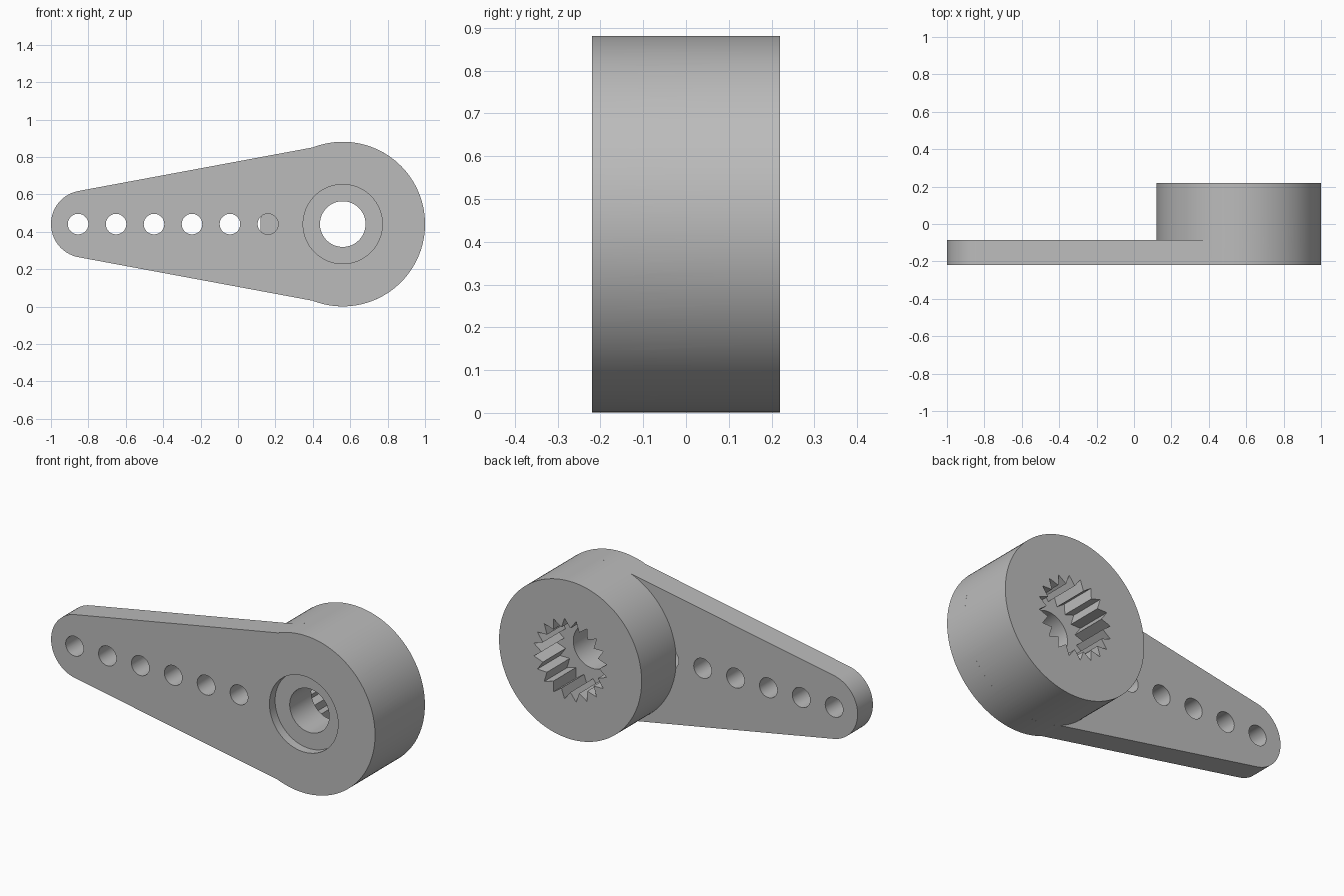
import bpy
import bmesh
from math import sin, cos, pi, atan2, asin, hypot

old = bpy.data.objects.get("Cube")
if old:
    bpy.data.objects.remove(old, do_unlink=True)

# Main dimensions
MID_Z = 0.441
HUB_X, HUB_R = 0.56, 0.44
TIP_X, TIP_R = -0.82, 0.18
FRONT, ARM_BACK, BACK = -0.22, -0.085, 0.22
OVER = 0.05

grey = bpy.data.materials.new("light grey plastic")
grey.use_nodes = True
colour = (0.5, 0.5, 0.5, 1)
grey.diffuse_color = colour
grey.node_tree.nodes["Principled BSDF"].inputs["Base Color"].default_value = colour


def arc(cx, r, start, end, steps):
    """Points on an arc in the x-z plane, both ends included."""
    angles = [start + (end - start) * i / steps for i in range(steps + 1)]
    return [(cx + r * cos(a), MID_Z + r * sin(a)) for a in angles]


def circle(cx, r, steps=64):
    return arc(cx, r, 0, 2 * pi, steps)[:-1]


def prism(name, outline, y0, y1):
    """Extrude an x-z outline from y0 to y1."""
    bm = bmesh.new()
    face = bm.faces.new([bm.verts.new((x, y0, z)) for x, z in outline])
    extruded = bmesh.ops.extrude_face_region(bm, geom=[face])["geom"]
    verts = [v for v in extruded if isinstance(v, bmesh.types.BMVert)]
    bmesh.ops.translate(bm, verts=verts, vec=(0, y1 - y0, 0))
    bmesh.ops.recalc_face_normals(bm, faces=bm.faces)
    mesh = bpy.data.meshes.new(name)
    bm.to_mesh(mesh)
    bm.free()
    mesh.materials.append(grey)
    obj = bpy.data.objects.new(name, mesh)
    bpy.context.collection.objects.link(obj)
    return obj


def combine(target, other, operation):
    """Apply a boolean and remove the helper."""
    mod = target.modifiers.new("combine", "BOOLEAN")
    mod.operation, mod.solver, mod.object = operation, "EXACT", other
    bpy.context.view_layer.objects.active = target
    bpy.ops.object.modifier_apply(modifier=mod.name)
    bpy.data.objects.remove(other, do_unlink=True)


# Tapered arm: tip arc, straight flanks meeting the hub circle
slope = 0.185
tangent = pi / 2 + asin(slope)
tip_top = (TIP_X + TIP_R * cos(tangent), TIP_R * sin(tangent))
join = atan2(0.41, -0.16)
outline = arc(HUB_X, HUB_R, -join, join, 90)
outline += arc(TIP_X, TIP_R, tangent, 2 * pi - tangent, 32)
horn = prism("servo_arm", outline, FRONT, ARM_BACK)

# Row of linkage holes, the last one closed off by the hub
for i in range(6):
    hole = prism("hole_cutter", circle(-0.855 + 0.203 * i, 0.055, 40),
                 FRONT - OVER, ARM_BACK + OVER)
    combine(horn, hole, "DIFFERENCE")

# Hub behind the arm
hub = prism("hub", circle(HUB_X, HUB_R, 120), ARM_BACK, BACK)
combine(horn, hub, "UNION")

# Screw recess, through bore and toothed socket
combine(horn, prism("recess_cutter", circle(HUB_X, 0.212), FRONT - OVER, FRONT + 0.05), "DIFFERENCE")
combine(horn, prism("bore_cutter", circle(HUB_X, 0.122), FRONT - OVER, BACK + OVER), "DIFFERENCE")
teeth = 20
star = []
for i in range(2 * teeth):
    r = 0.228 if i % 2 else 0.178
    a = pi * i / teeth
    star.append((HUB_X + r * cos(a), MID_Z + r * sin(a)))
combine(horn, prism("socket_cutter", star, BACK - 0.2, BACK + OVER), "DIFFERENCE")

# Smooth curved walls, crisp rims and teeth
bpy.ops.object.select_all(action="DESELECT")
horn.select_set(True)
bpy.context.view_layer.objects.active = horn
bpy.ops.object.shade_smooth_by_angle(angle=pi / 9)
